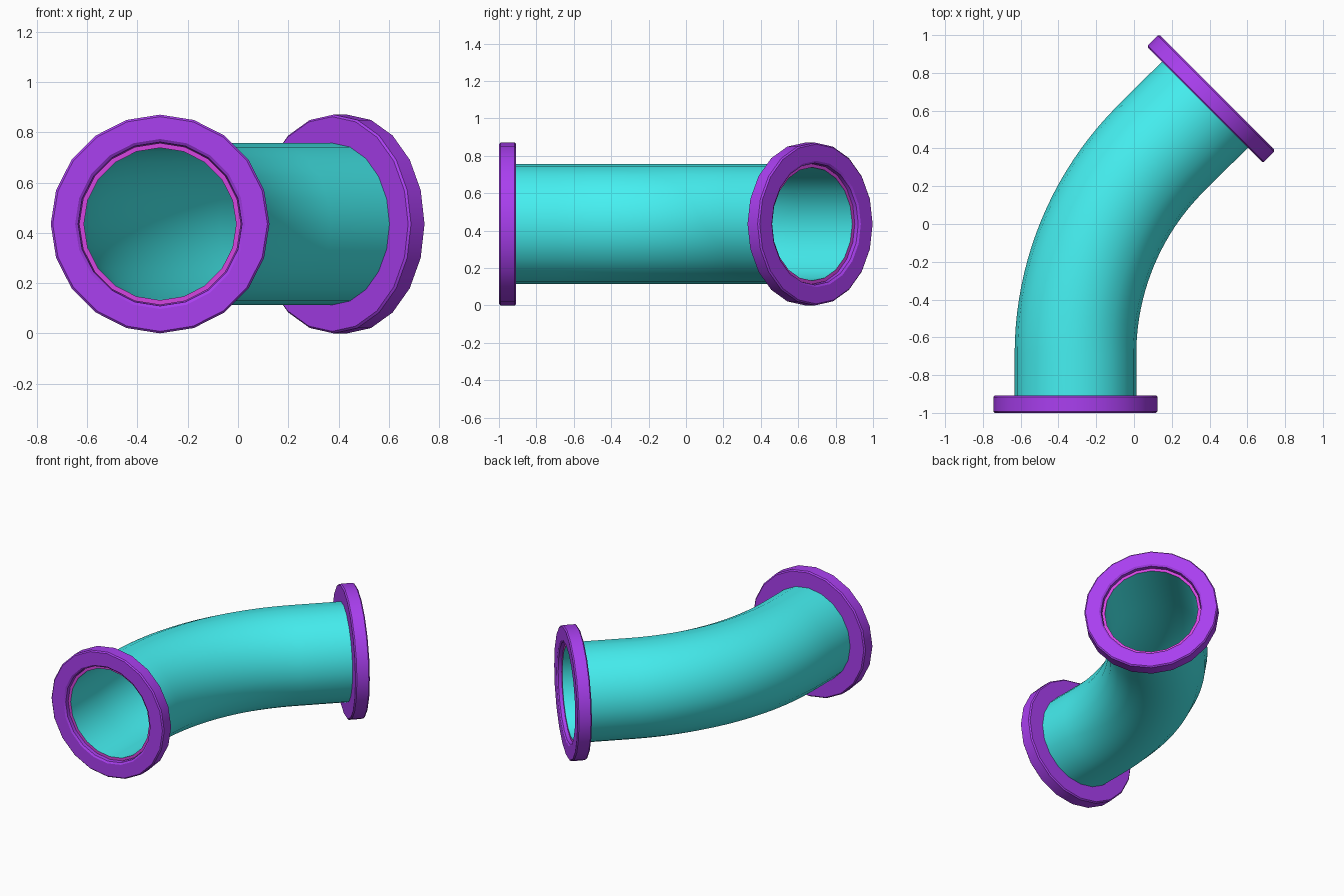
import bpy, bmesh, math
from mathutils import Vector

if "Cube" in bpy.data.objects:
    bpy.data.objects.remove(bpy.data.objects["Cube"])

SIDES = 20
ZC = 0.435
START = Vector((-0.31, -1.0, ZC))
END = Vector((0.44, 0.696, ZC))


def material(name, rgb):
    m = bpy.data.materials.new(name)
    m.diffuse_color = (*rgb, 1)
    m.use_nodes = True
    m.node_tree.nodes["Principled BSDF"].inputs["Base Color"].default_value = m.diffuse_color
    return m


teal = material("teal", (0.06, 0.87, 0.88))
purple = material("purple", (0.40, 0.05, 0.87))
magenta = material("magenta", (0.66, 0.06, 0.75))


def sweep(name, stations, mats, rim_rows=()):
    """Closed shell of rings; each station is (centre, heading angle, radius)."""
    bm = bmesh.new()
    rings = []
    for c, a, r in stations:
        side = Vector((math.cos(a), -math.sin(a), 0))
        rings.append([bm.verts.new(c + r * (math.sin(t) * side + math.cos(t) * Vector((0, 0, 1))))
                      for t in (2 * math.pi * i / SIDES for i in range(SIDES))])
    for k, ring in enumerate(rings):
        nxt = rings[(k + 1) % len(rings)]
        for i in range(SIDES):
            j = (i + 1) % SIDES
            f = bm.faces.new((ring[i], ring[j], nxt[j], nxt[i]))
            f.material_index = 1 if k in rim_rows else 0
    bmesh.ops.recalc_face_normals(bm, faces=bm.faces)
    me = bpy.data.meshes.new(name)
    bm.to_mesh(me)
    bm.free()
    for m in mats:
        me.materials.append(m)
    ob = bpy.data.objects.new(name, me)
    bpy.context.collection.objects.link(ob)
    bpy.ops.object.select_all(action='DESELECT')
    ob.select_set(True)
    bpy.context.view_layer.objects.active = ob
    bpy.ops.object.shade_smooth_by_angle(angle=math.radians(30))
    return ob


def heading(a):
    return Vector((math.sin(a), math.cos(a), 0))


# Centre line: straight, 45 degree bend, straight
TURN = math.radians(45)
R, N, INSET = 1.54, 20, 0.03
bend_y = -0.69
pivot = Vector((START.x + R, bend_y, ZC))
path = [(START + heading(0) * INSET, 0)]
for i in range(N + 1):
    a = TURN * i / N
    path.append((pivot + R * Vector((-math.cos(a), math.sin(a), 0)), a))
path.append((END - heading(TURN) * INSET, TURN))

# Hollow pipe with coloured end rims
outer = [(c, a, 0.322) for c, a in path]
inner = [(c, a, 0.303) for c, a in reversed(path)]
n = len(path)
sweep("pipe", outer + inner, [teal, magenta], rim_rows=(n - 1, 2 * n - 1))

# Bevelled flange rings at both ends: (depth from open face, radius)
T, B = 0.092, 0.008
profile = [(0, 0.338), (0, 0.435 - B), (B, 0.435), (T - B, 0.435),
           (T, 0.435 - B), (T, 0.322), (B, 0.326)]
for name, end, a, sign in (("front_flange", START, 0, 1), ("rear_flange", END, TURN, -1)):
    sweep(name, [(end + heading(a) * sign * d, a, r) for d, r in profile], [purple])
